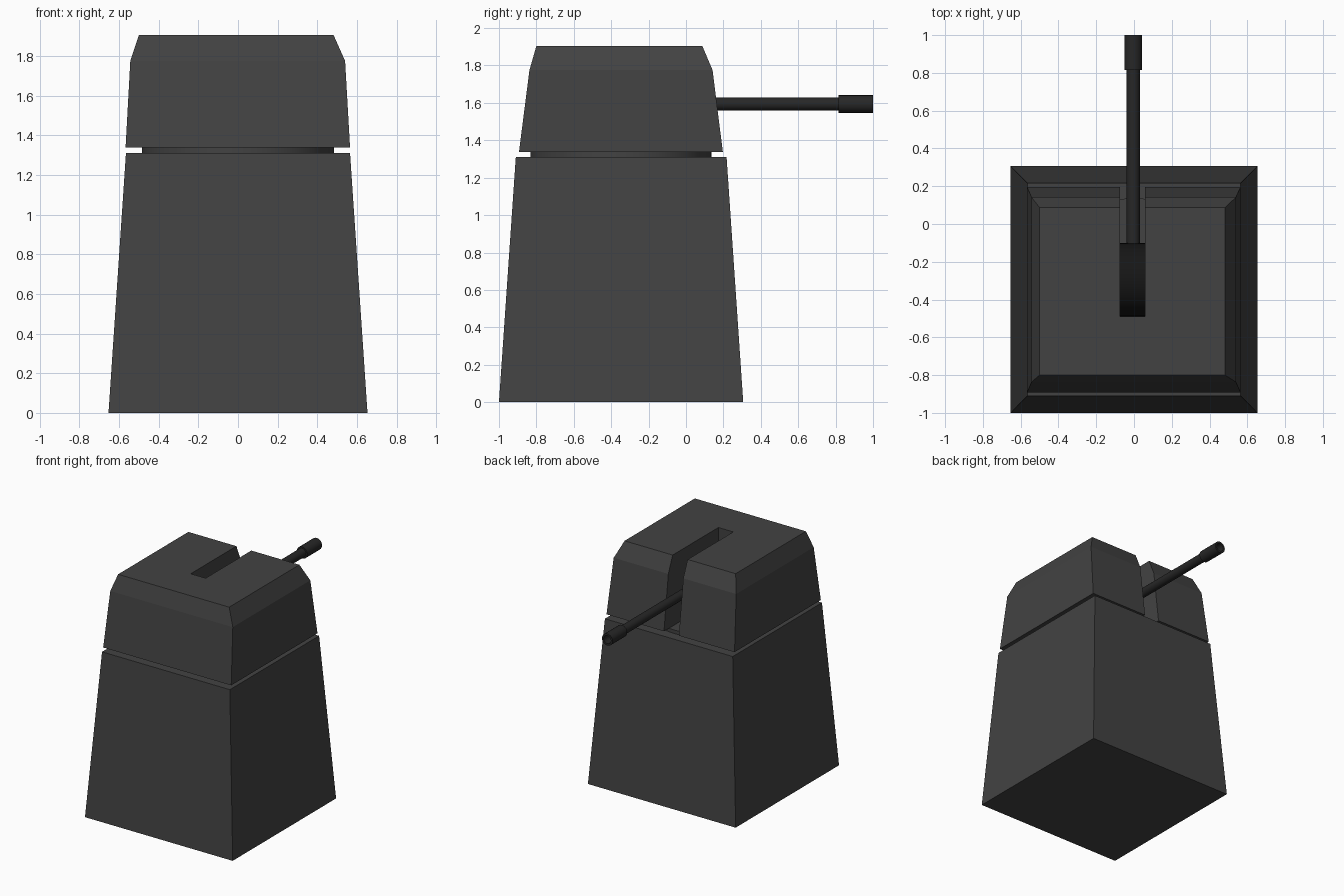
import bpy, bmesh, math
from mathutils import Matrix

if "Cube" in bpy.data.objects:
    bpy.data.objects.remove(bpy.data.objects["Cube"])


def material(name, v):
    m = bpy.data.materials.new(name)
    m.diffuse_color = (v, v, v, 1)
    m.use_nodes = True
    m.node_tree.nodes["Principled BSDF"].inputs["Base Color"].default_value = m.diffuse_color
    return m


BODY = material("dark_grey", 0.055)
METAL = material("gun_metal", 0.02)
BLACK = material("near_black", 0.008)


def make(name, verts, faces, mat, smooth=False):
    bm = bmesh.new()
    vs = [bm.verts.new(v) for v in verts]
    for f in faces:
        bm.faces.new([vs[i] for i in f])
    bmesh.ops.recalc_face_normals(bm, faces=bm.faces)
    me = bpy.data.meshes.new(name)
    bm.to_mesh(me)
    bm.free()
    ob = bpy.data.objects.new(name, me)
    bpy.context.collection.objects.link(ob)
    me.materials.append(mat)
    if smooth:
        bpy.context.view_layer.objects.active = ob
        ob.select_set(True)
        bpy.ops.object.shade_smooth_by_angle(angle=math.radians(35))
        ob.select_set(False)
    return ob


def loft(name, rings, mat, smooth=False):
    """Skin equal-length rings and cap both ends."""
    n = len(rings[0])
    faces = [(k * n + i, k * n + (i + 1) % n, (k + 1) * n + (i + 1) % n, (k + 1) * n + i)
             for k in range(len(rings) - 1) for i in range(n)]
    last = (len(rings) - 1) * n
    faces += [tuple(range(n)), tuple(range(last, last + n))]
    return make(name, [p for r in rings for p in r], faces, mat, smooth)


def lathe(name, profile, origin, rot, mat, sides):
    """Spin (radius, height) pairs about z, then place."""
    m = Matrix.Translation(origin) @ rot
    rings = [[m @ Matrix.Rotation(2 * math.pi * i / sides, 4, 'Z') @ Matrix.Translation((r, 0, h)) @ Matrix(
        ).to_translation() for i in range(sides)] for r, h in profile]
    return loft(name, rings, mat, True)


def rect(x0, x1, y0, y1, z):
    return [(x0, y0, z), (x1, y0, z), (x1, y1, z), (x0, y1, z)]


def slotted(x0, x1, y0, y1, z):
    a, b, c = -0.075, 0.057, -0.49
    return [(x0, y0, z), (x1, y0, z), (x1, y1, z), (b, y1, z),
            (b, c, z), (a, c, z), (a, y1, z), (x0, y1, z)]


ALONG_Y = Matrix.Rotation(-math.pi / 2, 4, 'X')
ALONG_X = Matrix.Rotation(math.pi / 2, 4, 'Y')
CY = -0.347

# Tapered pedestal
loft("pedestal", [rect(-0.653, 0.653, -1.0, 0.306, 0),
                  rect(-0.565, 0.565, -0.91, 0.217, 1.31)], BODY)

# Round turntable in the gap
lathe("turntable", [(0.484, 1.30), (0.484, 1.338)], (0, CY, 0), Matrix(), BODY, 48)

# Turret housing with the gun slot open through its height
loft("turret_housing", [slotted(-0.567, 0.565, -0.893, 0.197, 1.338),
                        slotted(-0.543, 0.54, -0.837, 0.142, 1.775),
                        slotted(-0.50, 0.482, -0.80, 0.087, 1.905)], BODY)

# Round gun cradle inside the slot
lathe("gun_cradle", [(0.195, -0.066), (0.195, 0.066)], (-0.009, -0.295, 1.594), ALONG_X, BLACK, 32)

# Barrel and hollow muzzle
GUN = (-0.004, 0, 1.594)
lathe("barrel", [(0.035, -0.25), (0.035, 0.85)], GUN, ALONG_Y, METAL, 20)
lathe("muzzle", [(0.047, 0.815), (0.047, 1.0), (0.032, 1.0), (0.032, 0.9)], GUN, ALONG_Y, METAL, 20)
